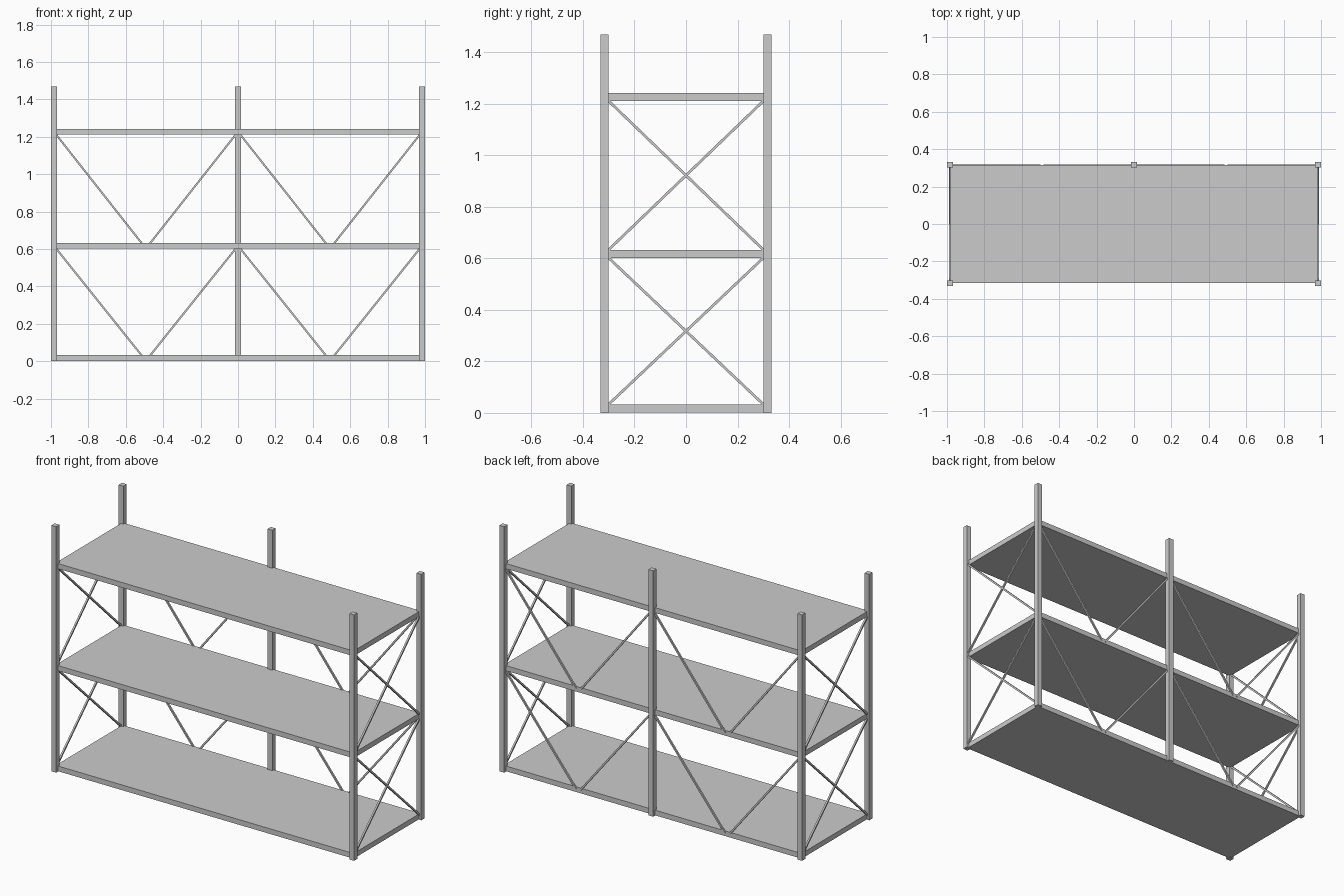
import bpy
from mathutils import Vector

if "Cube" in bpy.data.objects:
    bpy.data.objects.remove(bpy.data.objects["Cube"])

POST = 0.031                # square post width
H = 1.469                   # post height
PX, PY = 0.9845, 0.317      # post centre lines
T = 0.031                   # shelf thickness
LEVELS = [0.0175, 0.6175, 1.227]   # shelf mid heights
ROD = 0.01                  # brace thickness


def box(name, centre, size):
    bpy.ops.mesh.primitive_cube_add(size=1, location=centre)
    ob = bpy.context.object
    ob.name = name
    ob.scale = size
    bpy.ops.object.transform_apply(location=False, rotation=False, scale=True)
    return ob


def brace(name, a, b):
    a, b = Vector(a), Vector(b)
    d = b - a
    ob = box(name, (a + b) / 2, (ROD, ROD, d.length))
    # bar sides stay parallel to the panel it braces
    ob.rotation_euler = (0, 0, 0)
    ob.rotation_mode = 'QUATERNION'
    ob.rotation_quaternion = Vector((0, 0, 1)).rotation_difference(d)
    return ob


# Posts: four corners plus one at the middle of the back
for name, x, y in [("front_left_post", -PX, -PY), ("front_right_post", PX, -PY),
                   ("back_left_post", -PX, PY), ("back_right_post", PX, PY),
                   ("back_middle_post", 0, PY)]:
    box(name, (x, y, H / 2), (POST, POST, H))

# Shelves reach to the post centre lines
for name, z in zip(("bottom_shelf", "middle_shelf", "top_shelf"), LEVELS):
    box(name, (0, 0, z), (2 * PX, 2 * PY - 0.004, T))

for tier, lo, hi in [("lower", LEVELS[0], LEVELS[1]), ("upper", LEVELS[1], LEVELS[2])]:
    for side, s in (("left", -1), ("right", 1)):
        # Crossed braces on each end
        for way, k in (("rising", 1), ("falling", -1)):
            brace(f"{tier}_{side}_end_brace_{way}",
                  (s * PX, -k * PY, lo), (s * PX, k * PY, hi))
        # V-shaped braces across each back bay, feet slightly apart
        for end, x_top, x_foot in (("outer", PX, PX / 2 + 0.012),
                                   ("inner", 0, PX / 2 - 0.012)):
            brace(f"{tier}_{side}_back_brace_{end}",
                  (s * x_top, PY - 0.003, hi), (s * x_foot, PY - 0.003, lo))
